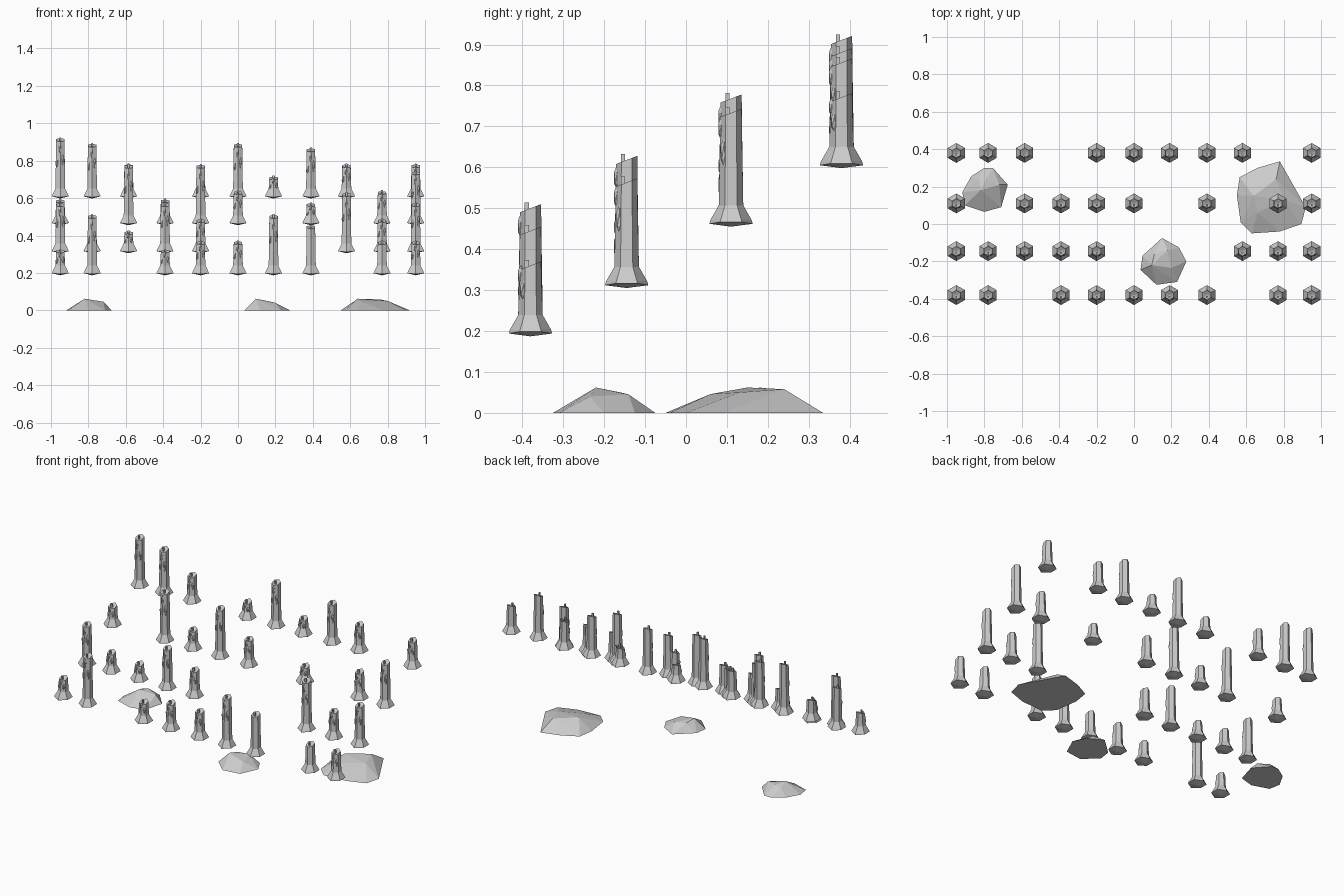
import bpy, bmesh
from math import sin, cos, radians

if "Cube" in bpy.data.objects:
    bpy.data.objects.remove(bpy.data.objects["Cube"])


def finish(name, bm, loc=(0, 0, 0)):
    bmesh.ops.recalc_face_normals(bm, faces=bm.faces)
    me = bpy.data.meshes.new(name)
    bm.to_mesh(me)
    bm.free()
    ob = bpy.data.objects.new(name, me)
    ob.location = loc
    bpy.context.collection.objects.link(ob)
    return ob


def candle(x, y, z, h, plain=False):
    bm = bmesh.new()
    # six-sided wax body: flared foot, straight shaft, top sloping to the front
    rings = []
    for r, rz in ((.053, .010), (.050, .017), (.030, .052), (.027, h * .72), (.026, h)):
        ring = []
        for i in range(6):
            a = radians(90 + 60 * i)
            pz = rz
            if rz == h:
                pz = h - .012 + .010 * sin(a)
            elif rz == .010:
                pz = rz + .003 * cos(2 * a)
            ring.append(bm.verts.new((r * cos(a), r * sin(a), pz)))
        rings.append(ring)
    for lo, hi in zip(rings, rings[1:]):
        for i in range(6):
            j = (i + 1) % 6
            bm.faces.new((lo[i], lo[j], hi[j], hi[i]))
    for ring, tip in ((rings[0], 0), (rings[-1], h - .018)):
        c = bm.verts.new((0, 0, tip))
        for i in range(6):
            bm.faces.new((ring[i], ring[(i + 1) % 6], c))
    # wick
    w = bmesh.ops.create_cube(bm, size=1)['verts']
    for v in w:
        v.co.x *= .009
        v.co.y = v.co.y * .010 - .009
        v.co.z = v.co.z * .020 + h - .008
    # wax drips on the front half
    if not plain:
        for ang, zc, half in ((-95, .86, .032), (-50, .66, .036), (-140, .62, .030)):
            a = radians(ang)
            zc = max(.06, h * zc - .01)
            d = bmesh.ops.create_icosphere(bm, subdivisions=1, radius=1)['verts']
            for v in d:
                v.co.x = v.co.x * .009 + .023 * cos(a)
                v.co.y = v.co.y * .009 + .023 * sin(a)
                v.co.z = v.co.z * min(half, h * .14) + zc
    finish('candle', bm, (x, y, z))


# columns of the grid and candle heights row by row (0 = gap)
XS = (-.95, -.78, -.585, -.39, -.2, 0, .19, .39, .58, .77, .95)
T, B, C, M, S, F = .325, .295, .27, .185, .14, .12
ROWS = (
    (-.38, .187, (S, T, 0, S, M, M, T, C, 0, M, M)),
    (-.145, .305, (C, S, F, C, M, 0, 0, 0, T, M, C)),
    (.11, .455, (S, 0, T, S, T, M, 0, F, 0, M, C + .02)),
    (.38, .598, (T, B, M, 0, F, B, F, C, M, 0, M)),
)
for r, (y, z, heights) in enumerate(ROWS):
    for i, (x, h) in enumerate(zip(XS, heights)):
        if h:
            candle(x, y, z, h, plain=(r == 0 and i in (7, 9)))


def rock(name, outline, tops):
    bm = bmesh.new()
    for x, y in outline:
        bm.verts.new((x, y, .002))
    for p in tops:
        bm.verts.new(p)
    bmesh.ops.convex_hull(bm, input=bm.verts)
    bmesh.ops.dissolve_limit(bm, angle_limit=.03, verts=bm.verts, edges=bm.edges)
    for v in bm.verts:
        if v.co.z < .003:
            v.co.z = 0
    finish(name, bm)


# low boulders on the ground
rock('rock_left',
     ((-.80, .30), (-.755, .30), (-.675, .21), (-.71, .09), (-.80, .065),
      (-.905, .10), (-.918, .17), (-.87, .255)),
     ((-.82, .18, .062), (-.83, .24, .045), (-.72, .21, .046), (-.79, .24, .055)))
rock('rock_middle',
     ((.15, -.075), (.24, -.125), (.28, -.20), (.23, -.31), (.12, -.325),
      (.035, -.245), (.045, -.17)),
     ((.095, -.22, .062), (.18, -.14, .045), (.20, -.235, .040), (.11, -.16, .05)))
rock('rock_right',
     ((.78, .335), (.83, .225), (.918, .09), (.895, 0), (.78, -.04), (.63, -.05),
      (.57, .01), (.55, .155), (.565, .25), (.66, .30)),
     ((.64, .15, .062), (.76, .24, .058), (.80, .13, .050), (.66, .06, .046)))
